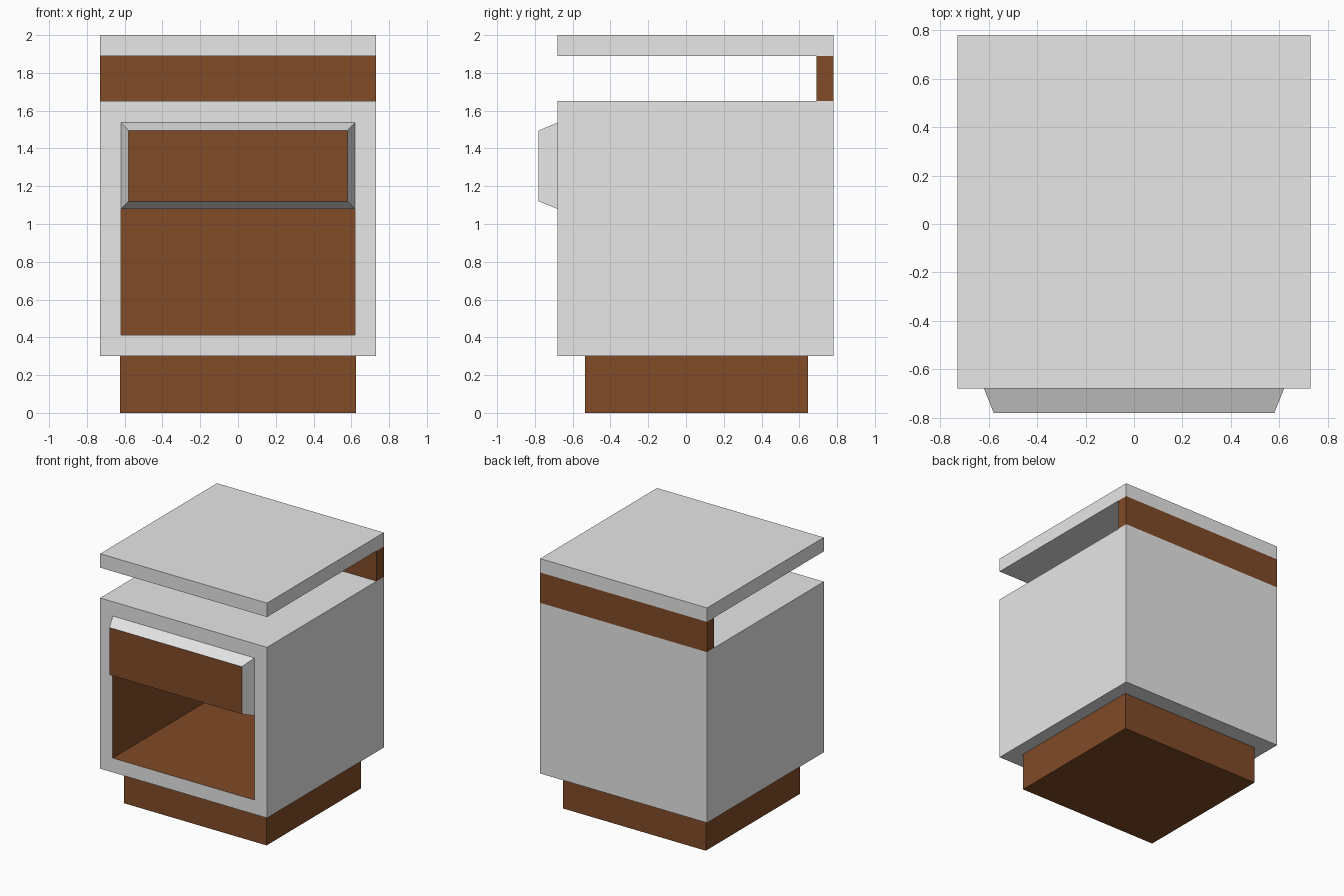
import bpy

if "Cube" in bpy.data.objects:
    bpy.data.objects.remove(bpy.data.objects["Cube"])


def material(name, rgb):
    m = bpy.data.materials.new(name)
    m.diffuse_color = (*rgb, 1)
    m.use_nodes = True
    m.node_tree.nodes["Principled BSDF"].inputs["Base Color"].default_value = m.diffuse_color
    return m


GREY = material("light grey paint", (0.8, 0.8, 0.8))
BROWN = material("brown wood", (0.218, 0.07, 0.0207))


def rect(x, z0, z1, y):
    """Rectangle facing the front, counter-clockwise."""
    return [(-x, y, z0), (x, y, z0), (x, y, z1), (-x, y, z1)]


def bridge(a, b):
    """Four quads joining two rectangles."""
    return [[a[i], a[(i + 1) % 4], b[(i + 1) % 4], b[i]] for i in range(4)]


def build(name, quads, colours):
    """Object from quads, with one material per quad."""
    index, faces = {}, []
    for q in quads:
        faces.append([index.setdefault(p, len(index)) for p in q])
    mesh = bpy.data.meshes.new(name)
    mesh.from_pydata(list(index), [], faces)
    mats = list(dict.fromkeys(colours))
    for m in mats:
        mesh.materials.append(m)
    for poly, m in zip(mesh.polygons, colours):
        poly.material_index = mats.index(m)
    bpy.context.collection.objects.link(bpy.data.objects.new(name, mesh))


def box(name, x, y0, y1, z0, z1, colour):
    front, back = rect(x, z0, z1, y0), rect(x, z0, z1, y1)
    build(name, bridge(back, front) + [front, back[::-1]], [colour] * 6)


# Plinth, back riser and raised top slab
box("plinth", 0.625, -0.535, 0.645, 0, 0.3, BROWN)
box("back_riser", 0.73, 0.69, 0.78, 1.65, 1.89, BROWN)
box("top_slab", 0.73, -0.68, 0.78, 1.89, 2.0, GREY)

# Cabinet shell with a framed front opening
front, back = rect(0.73, 0.3, 1.65, -0.68), rect(0.73, 0.3, 1.65, 0.78)
opening = rect(0.62, 0.413, 1.537, -0.68)
build("cabinet_body", bridge(back, front) + bridge(front, opening) + [back[::-1]],
      [GREY] * 9)

# Open compartment below the drawer
mouth, rear = rect(0.62, 0.413, 1.08, -0.68), rect(0.62, 0.413, 1.08, 0.67)
build("open_compartment", bridge(mouth, rear) + [rear], [BROWN] * 5)

# Protruding drawer: grey bevelled rim, brown face
rim, face = rect(0.62, 1.08, 1.537, -0.68), rect(0.58, 1.12, 1.495, -0.78)
build("drawer_front", bridge(rim, face) + [face], [GREY] * 4 + [BROWN])
